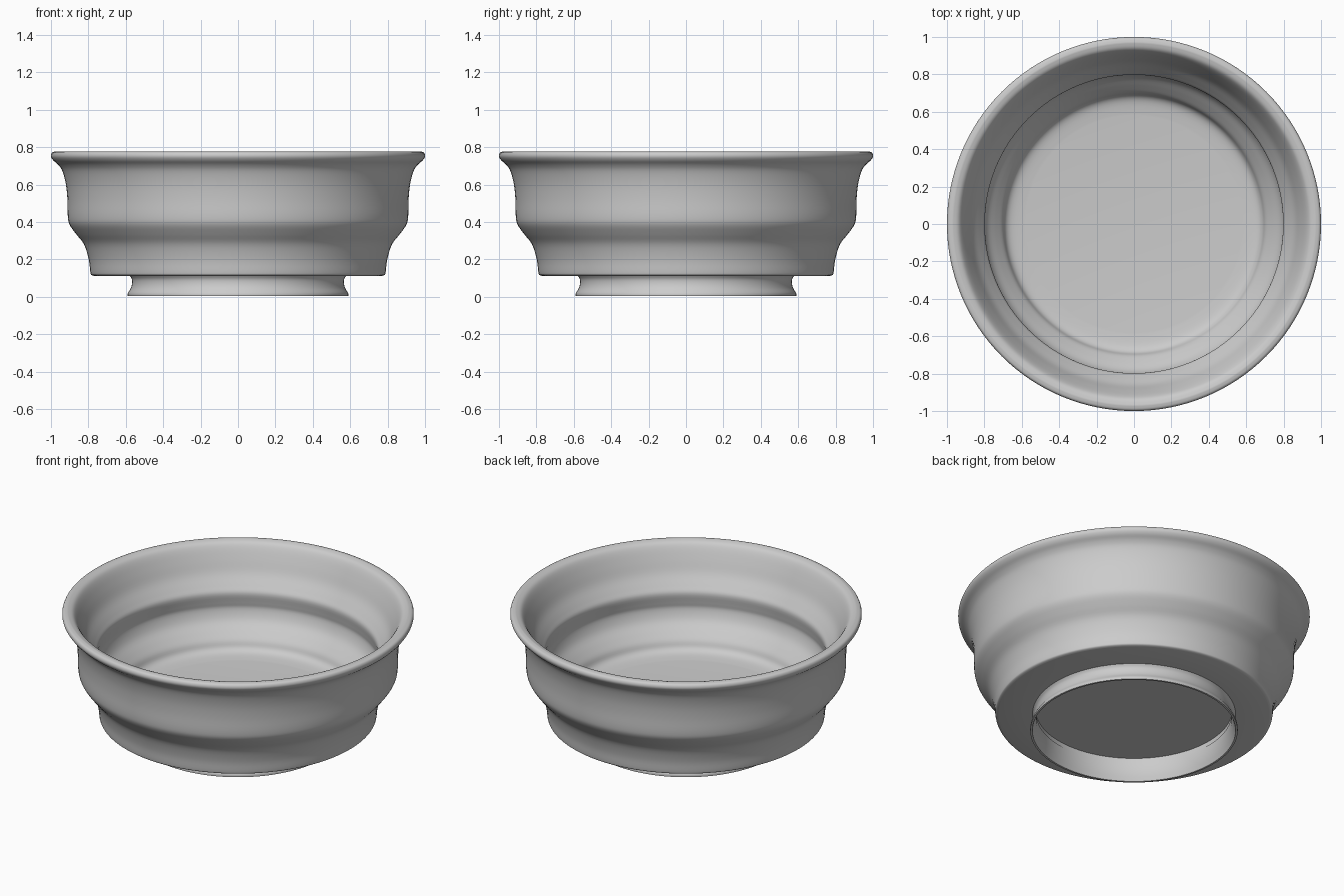
import bpy, bmesh, math

if "Cube" in bpy.data.objects:
    bpy.data.objects.remove(bpy.data.objects["Cube"])

SEGS = 128

clay = bpy.data.materials.new("pale grey")
clay.diffuse_color = (0.6, 0.6, 0.6, 1)
clay.use_nodes = True
clay.node_tree.nodes["Principled BSDF"].inputs["Base Color"].default_value = clay.diffuse_color


def smooth_path(pts, steps=4):
    """Catmull-Rom curve through a run of (radius, height) points."""
    out = []
    p = [pts[0]] + pts + [pts[-1]]
    for i in range(1, len(p) - 2):
        a, b, c, d = p[i - 1:i + 3]
        for s in range(steps):
            t = s / steps
            out.append(tuple(
                0.5 * (2 * b[k] + (c[k] - a[k]) * t
                       + (2 * a[k] - 5 * b[k] + 4 * c[k] - d[k]) * t * t
                       + (3 * b[k] - a[k] - 3 * c[k] + d[k]) * t ** 3)
                for k in (0, 1)))
    return out + [pts[-1]]


def lathe(name, profile, closed=False):
    """Spin a profile round z; points at radius 0 become poles."""
    bm = bmesh.new()
    rings = []
    for r, z in profile:
        n = 1 if r < 1e-6 else SEGS
        rings.append([bm.verts.new((r * math.cos(2 * math.pi * i / SEGS),
                                    r * math.sin(2 * math.pi * i / SEGS), z))
                      for i in range(n)])
    pairs = list(zip(rings, rings[1:]))
    if closed:
        pairs.append((rings[-1], rings[0]))
    for a, b in pairs:
        for i in range(SEGS):
            j = (i + 1) % SEGS
            quad = [a[i % len(a)], a[j % len(a)], b[j % len(b)], b[i % len(b)]]
            bm.faces.new(list(dict.fromkeys(quad)))
    bmesh.ops.recalc_face_normals(bm, faces=bm.faces)
    me = bpy.data.meshes.new(name)
    bm.to_mesh(me)
    bm.free()
    me.materials.append(clay)
    ob = bpy.data.objects.new(name, me)
    bpy.context.collection.objects.link(ob)
    bpy.context.view_layer.objects.active = ob
    ob.select_set(True)
    bpy.ops.object.shade_smooth_by_angle(angle=math.radians(40))
    ob.select_set(False)
    return ob


# Bowl: outer wall with a shoulder and a rolled rim
outer = smooth_path([(0.77, 0.112), (0.785, 0.118), (0.79, 0.135), (0.798, 0.2),
                     (0.823, 0.28), (0.865, 0.335), (0.9, 0.385), (0.91, 0.43),
                     (0.912, 0.52), (0.92, 0.6), (0.938, 0.67), (0.96, 0.705),
                     (0.988, 0.73), (1.0, 0.752), (0.993, 0.772), (0.97, 0.778)])
# Thick wall inside: soft ledge, slight undercut, lower step and floor
inner = smooth_path([(0.97, 0.778), (0.94, 0.768), (0.918, 0.74), (0.89, 0.68),
                     (0.86, 0.61), (0.82, 0.55), (0.798, 0.51), (0.805, 0.45),
                     (0.808, 0.41), (0.785, 0.35), (0.74, 0.3), (0.705, 0.26),
                     (0.685, 0.22), (0.65, 0.2), (0.58, 0.19)])
lathe("bowl", [(0, 0.145), (0.56, 0.145), (0.56, 0.112)] + outer + inner[1:]
      + [(0, 0.19)])

# Foot ring: thin flared band under the bowl
foot = smooth_path([(0.58, 0.115), (0.568, 0.095), (0.567, 0.07),
                    (0.574, 0.045), (0.589, 0.02), (0.59, 0.004)])
lathe("foot_ring", foot + [(0.578, 0.004), (0.568, 0.03), (0.556, 0.07),
                           (0.555, 0.115)], closed=True)
